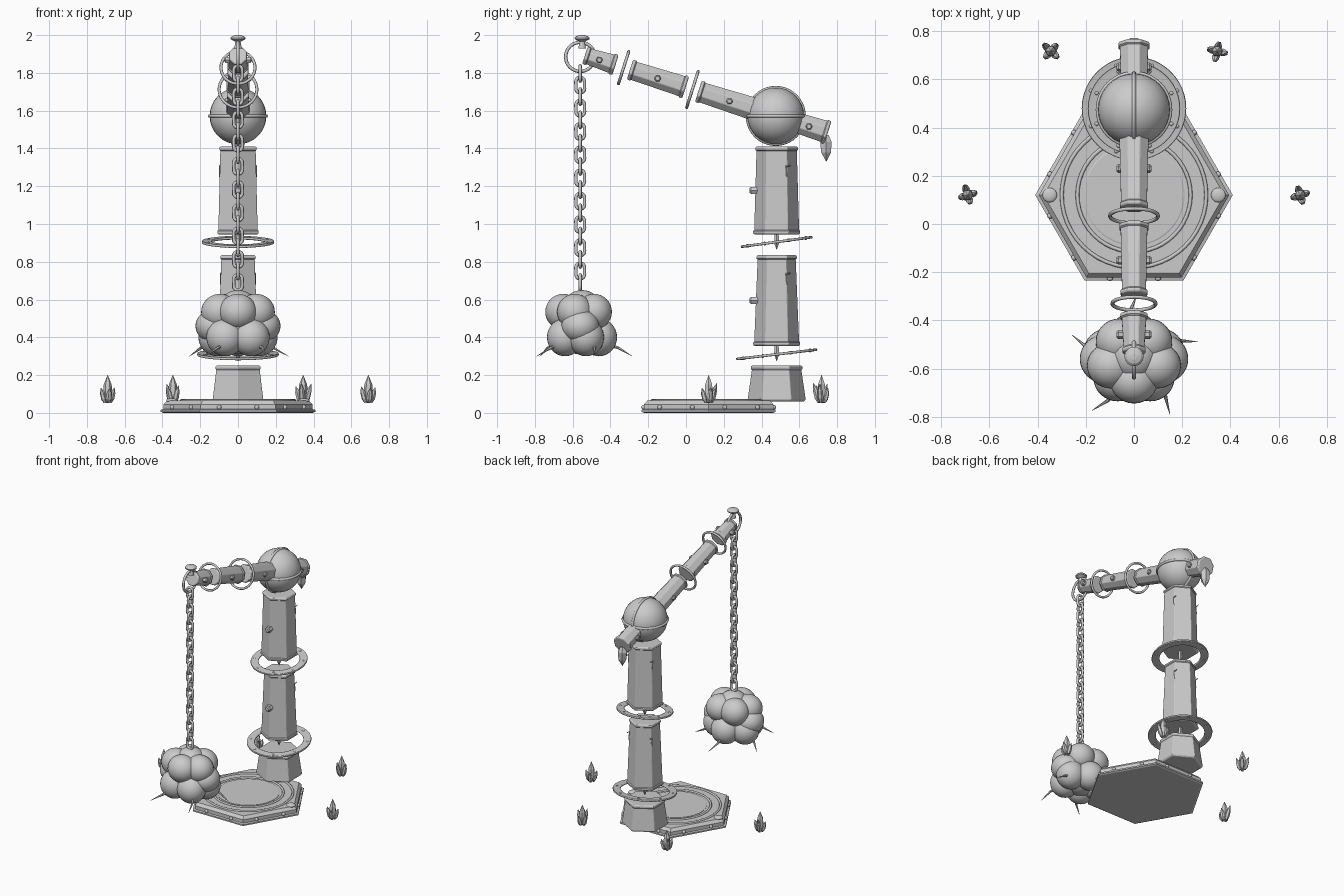
import bpy, bmesh, math, random
from math import sin, cos, pi, radians
from mathutils import Vector, Matrix

random.seed(4)
if "Cube" in bpy.data.objects:
    bpy.data.objects.remove(bpy.data.objects["Cube"])

COLOR = (0.6, 0.6, 0.6, 1)
stone = bpy.data.materials.new("stone grey")
stone.use_nodes = True
stone.diffuse_color = COLOR
stone.node_tree.nodes["Principled BSDF"].inputs["Base Color"].default_value = COLOR


def place(loc, axis=(0, 0, 1)):
    """Matrix that puts local z along axis at loc."""
    axis = Vector(axis)
    turn = Matrix() if axis.normalized().z > 0.999 else axis.to_track_quat('Z', 'Y').to_matrix().to_4x4()
    return Matrix.Translation(loc) @ turn


def finish(name, bm, matrix, smooth=False):
    bmesh.ops.recalc_face_normals(bm, faces=bm.faces)
    mesh = bpy.data.meshes.new(name)
    bm.to_mesh(mesh)
    bm.free()
    mesh.materials.append(stone)
    for p in mesh.polygons:
        p.use_smooth = smooth
    obj = bpy.data.objects.new(name, mesh)
    obj.matrix_world = matrix
    bpy.context.collection.objects.link(obj)
    return obj


def lathe(name, profile, sides, matrix=Matrix(), turn=0.0, loop=False, smooth=False, bevel=0):
    """Spin (radius, height) points; capped, or closed into a ring when loop is set."""
    bm = bmesh.new()
    rings = [[bm.verts.new((r * cos(turn + 2 * pi * i / sides), r * sin(turn + 2 * pi * i / sides), z))
              for i in range(sides)] for r, z in profile]
    pairs = list(zip(rings, rings[1:]))
    if loop:
        pairs.append((rings[-1], rings[0]))
    else:
        bm.faces.new(rings[0])
        bm.faces.new(rings[-1])
    for a, b in pairs:
        for i in range(sides):
            j = (i + 1) % sides
            bm.faces.new((a[i], a[j], b[j], b[i]))
    obj = finish(name, bm, matrix, smooth)
    if bevel:
        mod = obj.modifiers.new("soft edges", 'BEVEL')
        mod.width, mod.limit_method = bevel, 'ANGLE'
    return obj


def torus(name, major, minor, matrix, stretch=0.0, sides=40):
    profile = [(major + minor * cos(k * pi / 4), minor * sin(k * pi / 4)) for k in range(8)]
    obj = lathe(name, profile, sides, matrix, loop=True, smooth=True)
    for v in obj.data.vertices:
        v.co.x += stretch if v.co.x > 0 else -stretch
    return obj


def ball(name, loc, scale):
    bm = bmesh.new()
    bmesh.ops.create_uvsphere(bm, u_segments=32, v_segments=16, radius=1)
    return finish(name, bm, Matrix.Translation(loc) @ Matrix.Diagonal((*scale, 1)), True)


def rod(name, a, b, r0, r1, sides=8):
    a, b = Vector(a), Vector(b)
    return lathe(name, [(r0, 0), (r1, (b - a).length)], sides, place(a, b - a))


def rimmed(r0, r1, z0, z1, rim):
    """Tapered post profile with a raised rim at each end."""
    e = 0.006
    return [(r0, z0), (r0 + e, z0 + e), (r0 + e, z0 + rim), (r0, z0 + rim),
            (r1, z1 - rim), (r1 + e, z1 - rim), (r1 + e, z1 - e), (r1, z1)]


# Hexagonal base plate with raised rings and studs
BASE = Vector((0, 0.12, 0))
lathe("base_plate", [(0.395, 0), (0.41, 0.006), (0.41, 0.016), (0.395, 0.02),
                     (0.395, 0.045), (0.375, 0.065)], 6, place(BASE))
lathe("base_disc", [(0.21, 0.06), (0.21, 0.068), (0.205, 0.07)], 48, place(BASE))
for r in (0.235, 0.3):
    torus("base_ring", r, 0.008, place(BASE + Vector((0, 0, 0.065))), sides=48)
for s in (-1, 1):
    ball("base_knob", BASE + Vector((s * 0.35, 0, 0.065)), (0.03, 0.03, 0.012))
for k in range(6):
    out = Vector((cos(radians(60 * k + 30)), sin(radians(60 * k + 30)), 0))
    side = Vector((-out.y, out.x, 0))
    for s in (-1, 1):
        ball("base_bolt", BASE + out * 0.345 + side * s * 0.1 + Vector((0, 0, 0.03)), (0.012,) * 3)

# Hexagonal column in three floating parts
POST = Vector((0, 0.48, 0))
lathe("pedestal", [(0.145, 0.06), (0.155, 0.07), (0.132, 0.23), (0.138, 0.232),
                   (0.138, 0.246), (0.13, 0.25)], 6, place(POST), pi / 2, bevel=0.006)
for low, high, r0, r1, crack_x, crack_z in ((0.355, 0.835, 0.12, 0.102, 0.092, 0.71),
                                            (0.945, 1.41, 0.12, 0.108, 0.097, 1.28)):
    lathe("column_segment", rimmed(r0, r1, low, high, 0.02), 6, place(POST), pi / 2, bevel=0.004)
    lathe("column_spike", [(0.001, low - 0.08), (0.016, low - 0.045), (0.012, low)], 6, place(POST))
    bolt_z = (low + high) / 2
    lathe("column_bolt", [(0.022, 0), (0.022, 0.05), (0.014, 0.058)], 6, place((0, 0.395, bolt_z), (0, -1, 0)))
    for s in (-1, 1):
        x = s * crack_x
        rod("crack", (x, 0.535, crack_z - 0.03), (x, 0.53, crack_z + 0.03), 0.004, 0.003, 4)
        rod("crack", (x, 0.53, crack_z + 0.025), (x, 0.555, crack_z + 0.03), 0.004, 0.003, 4)

# Tilted flat rings floating in the column gaps
for z, r, tilt in ((0.31, 0.215, 6.7), (0.905, 0.19, 7.7)):
    m = place(POST + Vector((0, 0, z))) @ Matrix.Rotation(radians(tilt), 4, 'X')
    inner = r - 0.045
    lathe("column_ring", [(inner, -0.006), (r, -0.006), (r, 0.006), (inner, 0.006)], 48, m, loop=True)
    for edge in (inner, r - 0.005):
        torus("column_ring_lip", edge, 0.007, m, sides=48)
    for k in range(8):
        a = k * pi / 4 + pi / 8
        ball("column_ring_stud", m @ Vector(((r - 0.022) * cos(a), (r - 0.022) * sin(a), 0)), (0.01,) * 3)

# Round shoulder joint with two bands
JOINT = Vector((0, 0.475, 1.572))
ball("shoulder", JOINT, (0.15,) * 3)
torus("shoulder_band", 0.15, 0.009, place(JOINT))
torus("shoulder_band", 0.15, 0.009, place(JOINT, (1, 0, 0)))

# Arm in floating parts along a sloping axis
ARM = Vector((0, -0.953, 0.303))


def on_arm(t):
    return JOINT + ARM * t


for name, t0, t1, r0, r1 in (("arm_stub", -0.29, -0.08, 0.063, 0.058), ("arm_upper", 0.08, 0.43, 0.066, 0.058),
                             ("arm_middle", 0.5, 0.81, 0.06, 0.054), ("arm_tip", 0.89, 1.06, 0.055, 0.046)):
    lathe(name, rimmed(r0, r1, 0, t1 - t0, 0.02), 8, place(on_arm(t0), ARM), pi / 8, bevel=0.003)
for t in (-0.185, 0.257, 0.656, 0.98):
    for s in (-1, 1):
        lathe("arm_bolt", [(0.018, 0.03), (0.018, 0.065), (0.012, 0.072)], 6, place(on_arm(t), (s, 0, 0)))
for t, r in ((0.463, 0.1), (0.845, 0.09)):
    torus("arm_ring", r, 0.008, place(on_arm(t), ARM))

# Hanging ring and finial at the arm tip
HANG = Vector((0, -0.56, 0))
torus("hanging_ring", 0.077, 0.009, place(HANG + Vector((0, 0, 1.885)), (1, 0, 0)))
lathe("finial", [(0.02, 1.93), (0.014, 1.965), (0.038, 1.978), (0.04, 1.986), (0.03, 1.995), (0.012, 2)],
      16, place((0, -0.55, 0)))


def crystal(name, loc, axis, length, r):
    lathe(name, [(r * 0.5, 0), (r, length * 0.25), (r * 0.85, length * 0.65), (0.001, length)], 6, place(loc, axis))


# Crystal hanging under the rear stub
crystal("rear_crystal", (0, 0.74, 1.47), (0, 0.02, -1), 0.14, 0.035)

# Chain of alternating oval links
for i in range(19):
    m = place(HANG + Vector((0, 0, 0.69 + 0.0615 * i))) @ Matrix.Rotation(i % 2 * pi / 2, 4, 'Z')
    m = m @ Matrix.Rotation(pi / 2, 4, 'X') @ Matrix.Rotation(pi / 2, 4, 'Z')
    torus("chain_link", 0.023, 0.009, m, stretch=0.018, sides=20)

# Lumpy hanging weight: a core with overlapping lobes
CORE = HANG + Vector((0, 0, 0.46))
ball("weight_core", CORE, (0.15, 0.14, 0.15))
ball("weight_top", CORE + Vector((0, 0.01, 0.1)), (0.1, 0.1, 0.09))
for k in range(5):
    a = radians(72 * k + 54)
    ball("weight_upper_lobe", CORE + Vector((0.1 * cos(a), 0.09 * sin(a), 0.075)), (0.1, 0.095, 0.095))
    a = radians(72 * k + 18)
    ball("weight_lower_lobe", CORE + Vector((0.115 * cos(a), 0.1 * sin(a), -0.06)), (0.1, 0.095, 0.1))
for s in (-1, 1):
    ball("weight_side_lobe", CORE + Vector((s * 0.125, 0, 0)), (0.1, 0.1, 0.09))

# Five bent thorns around the weight
for k in range(5):
    a = radians(72 * k + 18)
    out = Vector((cos(a), sin(a), 0))
    bend = Vector((-out.y, out.x, 0)) * 0.015
    p = [CORE + out * r + bend * w + Vector((0, 0, z))
         for r, w, z in ((0.12, 0, -0.09), (0.2, 1, -0.115), (0.275, -1, -0.16))]
    rod("thorn_root", p[0], p[1], 0.013, 0.008, 6)
    rod("thorn_tip", p[1], p[2], 0.008, 0.001, 6)

# Floating crystal clusters around the sides and back
for k in range(4):
    c = BASE + Vector((0.69 * cos(k * pi / 3), 0.69 * sin(k * pi / 3), 0.055))
    crystal("cluster_main", c, (0.02, 0, 1), 0.145, 0.025)
    for j in range(4):
        a = 2 * pi * j / 4 + k * pi / 3 + 0.3
        d = Vector((cos(a), sin(a), 0))
        crystal("cluster_shard", c + d * 0.014, d * 0.3 + Vector((0, 0, 1)), random.uniform(0.075, 0.11), 0.016)
